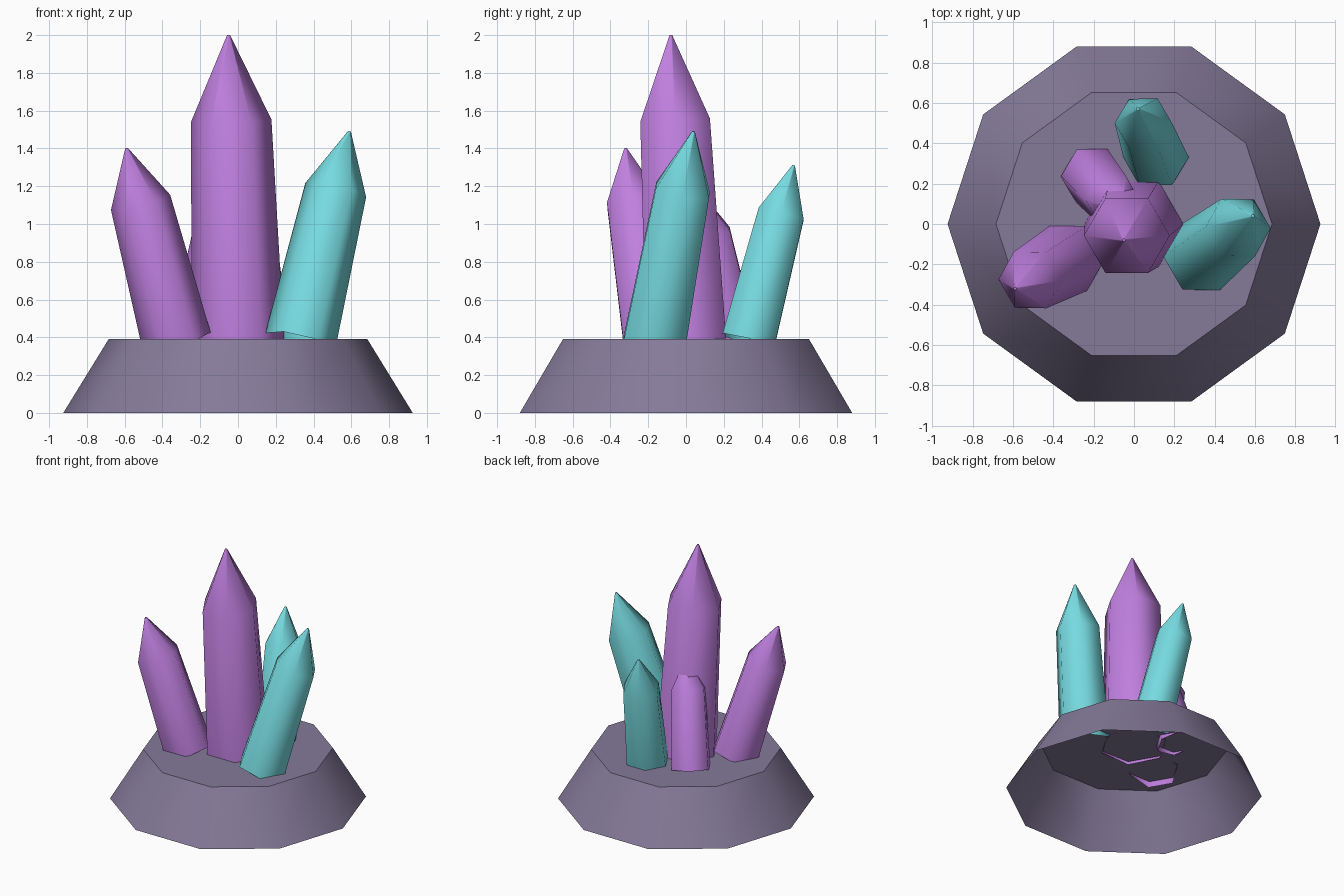
import bpy
import bmesh
from math import cos, sin, pi, radians
from mathutils import Vector

cube = bpy.data.objects.get("Cube")
if cube:
    bpy.data.objects.remove(cube, do_unlink=True)


def material(name, rgb):
    mat = bpy.data.materials.new(name)
    mat.use_nodes = True
    color = (*rgb, 1)
    mat.diffuse_color = color
    mat.node_tree.nodes["Principled BSDF"].inputs["Base Color"].default_value = color
    return mat


stone = material("grey violet stone", (0.235, 0.195, 0.32))
purple = material("purple crystal", (0.53, 0.215, 0.745))
teal = material("teal crystal", (0.18, 0.70, 0.74))


def loft(name, sides, start, end, profile, mat, sharp):
    """Skin (radius, fraction) rings along an axis; open at the start, capped at the end."""
    start, end = Vector(start), Vector(end)
    turn = Vector((0, 0, 1)).rotation_difference(end - start)
    bm = bmesh.new()
    rings = []
    for radius, t in profile:
        center = start.lerp(end, t)
        angles = [2 * pi * i / sides for i in range(sides)]
        rings.append([bm.verts.new(center + turn @ Vector((radius * cos(a), radius * sin(a), 0)))
                      for a in angles])
    for low, high in zip(rings, rings[1:]):
        for i in range(sides):
            j = (i + 1) % sides
            bm.faces.new((low[i], low[j], high[j], high[i]))
    bm.faces.new(rings[-1])
    mesh = bpy.data.meshes.new(name)
    bm.to_mesh(mesh)
    bm.free()
    mesh.materials.append(mat)
    mesh.shade_smooth()
    mesh.set_sharp_from_angle(angle=radians(sharp))
    obj = bpy.data.objects.new(name, mesh)
    bpy.context.collection.objects.link(obj)
    return obj


# Hollow ten-sided pedestal
loft("stone_base", 10, (0, 0, 0), (0, 0, 0.39), [(0.925, 0), (0.685, 1)], stone, 50)

# Six-sided crystals: name, foot, tip, foot radius, material
crystals = [
    ("center_crystal", (0, 0, 0.38), (-0.05, -0.08, 2.0), 0.245, purple),
    ("right_crystal", (-0.325, -0.17, 0.38), (-0.59, -0.32, 1.4), 0.186, purple),
    ("left_crystal", (0.33, -0.165, 0.38), (0.59, 0.04, 1.49), 0.19, teal),
    ("back_crystal", (0.11, 0.33, 0.38), (0.02, 0.57, 1.31), 0.163, teal),
    ("small_back_crystal", (-0.21, 0.24, 0.38), (-0.065, 0.07, 1.17), 0.155, purple),
]
for name, foot, tip, radius, mat in crystals:
    loft(name, 6, foot, tip, [(radius, 0), (radius * 0.87, 0.72), (0.008, 1)], mat, 62)
